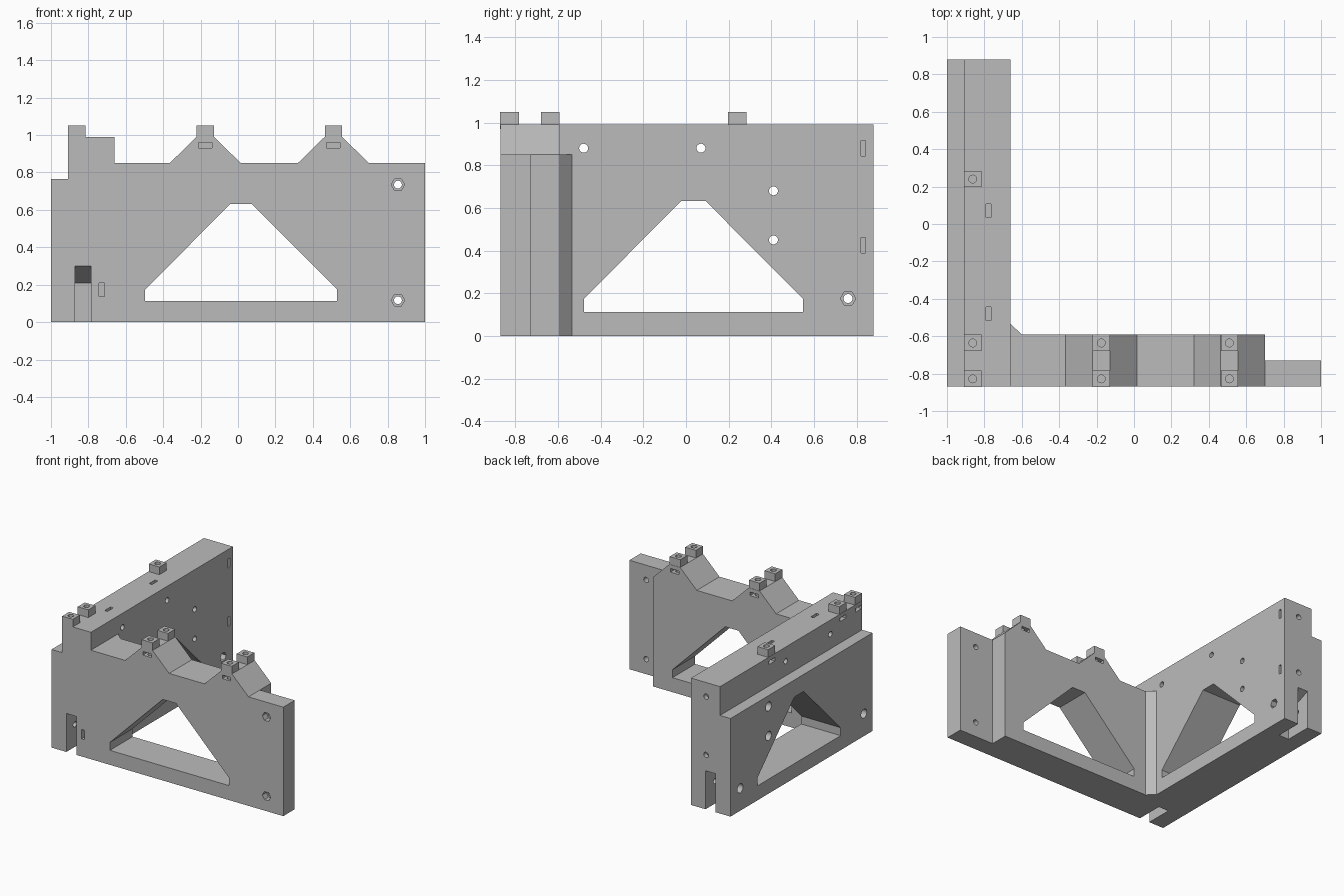
import bpy, bmesh, math
from mathutils import Vector

if "Cube" in bpy.data.objects:
    bpy.data.objects.remove(bpy.data.objects["Cube"], do_unlink=True)

grey = bpy.data.materials.new("plain grey")
grey.use_nodes = True
GREY = (0.5, 0.5, 0.5, 1)
grey.diffuse_color = GREY
grey.node_tree.nodes["Principled BSDF"].inputs["Base Color"].default_value = GREY


def prism(name, pts, axis, lo, hi):
    """Extrude a 2D outline along an axis from lo to hi."""
    def place(p, d):
        a, b = p
        return Vector({"x": (d, a, b), "y": (a, d, b), "z": (a, b, d)}[axis])
    bm = bmesh.new()
    ends = [[bm.verts.new(place(p, d)) for p in pts] for d in (lo, hi)]
    n = len(pts)
    for ring in ends:
        bm.faces.new(ring)
    for i in range(n):
        j = (i + 1) % n
        bm.faces.new((ends[0][i], ends[0][j], ends[1][j], ends[1][i]))
    bmesh.ops.recalc_face_normals(bm, faces=bm.faces)
    mesh = bpy.data.meshes.new(name)
    bm.to_mesh(mesh)
    bm.free()
    mesh.materials.append(grey)
    ob = bpy.data.objects.new(name, mesh)
    bpy.context.collection.objects.link(ob)
    return ob


def rect(a0, a1, b0, b1):
    return [(a0, b0), (a1, b0), (a1, b1), (a0, b1)]


def ring(a, b, r, n=24):
    return [(a + r * math.cos(math.tau * i / n), b + r * math.sin(math.tau * i / n))
            for i in range(n)]


def combine(op, *args):
    tool = prism("tool", *args)
    tool.hide_render = True
    mod = bracket.modifiers.new(op, "BOOLEAN")
    mod.operation, mod.object, mod.solver = op, tool, "EXACT"
    bpy.ops.object.modifier_apply(modifier=mod.name)
    mesh = tool.data
    bpy.data.objects.remove(tool)
    bpy.data.meshes.remove(mesh)


def add(*args):
    combine("UNION", *args)


def cut(*args):
    combine("DIFFERENCE", *args)


FRONT, BACK, INNER_Y, INNER_X, TOP, LOW = -0.87, 0.88, -0.59, -0.66, 0.99, 0.85
SHELF = -0.91
HOLE, BORE = 0.021, 0.035

# Side wall with its stepped top
bracket = prism("corner_bracket", [(-1, 0), (INNER_X, 0), (INNER_X, TOP), (SHELF, TOP),
                                   (SHELF, 0.765), (-1, 0.765)], "y", FRONT, BACK)
bpy.context.view_layer.objects.active = bracket
bracket.select_set(True)

# Front wall with two peaks
peaks = (-0.175, 0.51)
outline = [(1, 0), (-0.7, 0), (-0.7, LOW)]
for x in peaks:
    outline += [(x - 0.19, LOW), (x - 0.047, TOP), (x + 0.047, TOP), (x + 0.19, LOW)]
outline.append((1, LOW))
add(outline, "y", FRONT, INNER_Y)

# Thinner end flange and inside corner gusset
cut(rect(0.70, 1.1, -0.73, -0.5), "z", -0.1, 1.2)
add([(-0.7, -0.64), (-0.6, -0.64), (-0.6, INNER_Y), (INNER_X, -0.535), (-0.7, -0.535)],
    "z", 0, LOW)

# Triangular windows
def window(c):
    return [(c - 0.513, 0.113), (c + 0.513, 0.113), (c + 0.513, 0.175),
            (c + 0.057, 0.632), (c - 0.057, 0.632), (c - 0.513, 0.175)]

cut(window(0.017), "y", -1, -0.5)
cut(window(0.035), "x", -1.1, -0.5)

# Lugs, their bolt holes and the nut slots below them
lugs = [(x, y) for x in (-0.862, *peaks) for y in (-0.828, -0.636)] + [(-0.862, 0.24)]
for x, y in lugs:
    add(rect(x - 0.046, x + 0.046, y - 0.043, y + 0.044), "z", TOP - 0.02, 1.05)
for x, y in lugs:
    cut(ring(x, y, HOLE), "z", 0.90, 1.1)
    if x < -0.5:
        cut(rect(y - 0.036, y + 0.036, 0.932, 0.96), "x", -0.95, x + 0.036)
    elif y < -0.7:
        cut(rect(x - 0.036, x + 0.036, 0.932, 0.96), "y", -0.9, y + 0.036)
    else:
        cut(rect(x - 0.036, x + 0.036, 0.932, 0.96), "y", y - 0.036, -0.5)

# Tapered notches at both ends of the side wall
for end, s in ((FRONT, 1), (BACK, -1)):
    cut([(end - s * 0.05, -0.1), (end + s * 0.21, -0.1), (end + s * 0.21, 0.21),
         (end, 0.30), (end - s * 0.05, 0.30)], "x", -0.872, -0.785)

# Upper side-wall bolt holes with nut slots from the top
for y in (-0.48, 0.07):
    cut(ring(y, 0.88, HOLE), "x", -1.1, -0.5)
    cut(rect(-0.79, -0.765, y - 0.036, y + 0.036), "z", 0.845, 1.1)

# Lower side-wall bolt holes, counterbored on the outside
for y, z in ((0.41, 0.68), (0.41, 0.45), (0.76, 0.175)):
    cut(ring(y, z, HOLE), "x", -1.1, -0.5)
    cut(ring(y, z, BORE), "x", -1.1, -0.94)
cut(ring(0.76, 0.175, 0.036, 6), "x", -0.72, -0.5)

# Front notch bolt with its nut slot
cut(ring(-0.765, 0.175, HOLE), "x", -1.1, -0.69)
cut(ring(-0.765, 0.175, BORE), "x", -1.1, -0.94)
cut(rect(-0.742, -0.715, 0.137, 0.21), "y", -0.9, -0.73)

# Rear end bolt holes with nut slots from the inner face
for z in (0.88, 0.425):
    cut(ring(-0.79, z, HOLE), "y", 0.76, 1)
    cut(rect(0.82, 0.842, z - 0.036, z + 0.036), "x", -0.826, -0.5)

# Flange bolt holes with hexagonal nut recesses
for z in (0.735, 0.117):
    cut(ring(0.855, z, HOLE), "y", -1, -0.5)
    cut(ring(0.855, z, 0.036, 6), "y", -1, -0.82)

bpy.ops.object.shade_smooth_by_angle(angle=math.radians(30))
